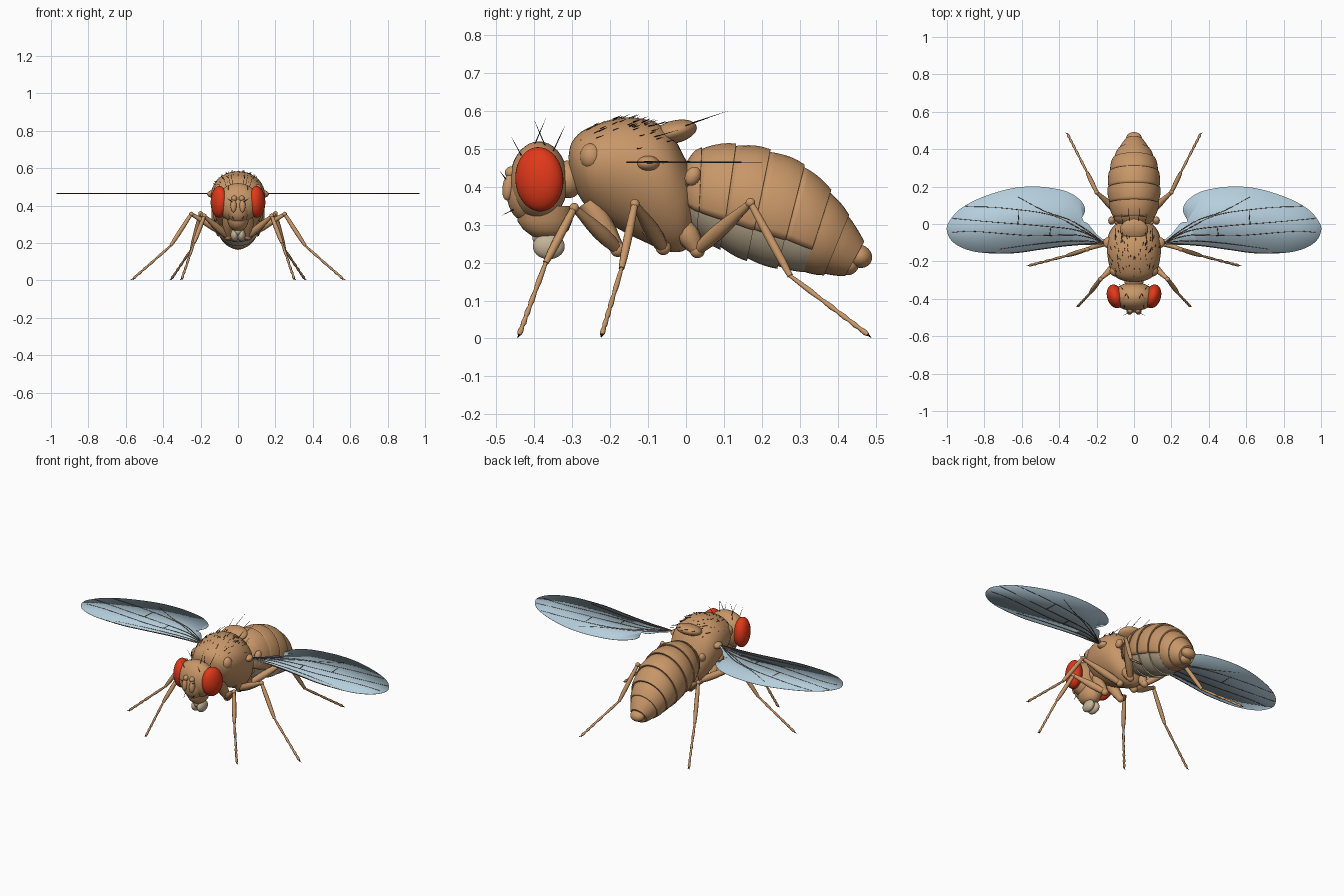
import bpy, bmesh, math, random
from mathutils import Vector, Matrix, Euler

random.seed(4)
cube = bpy.data.objects.get("Cube")
if cube:
    bpy.data.objects.remove(cube, do_unlink=True)


def material(name, colour):
    m = bpy.data.materials.new(name)
    m.use_nodes = True
    m.diffuse_color = (*colour, 1)
    bsdf = next(n for n in m.node_tree.nodes if n.type == 'BSDF_PRINCIPLED')
    bsdf.inputs["Base Color"].default_value = (*colour, 1)
    bsdf.inputs["Roughness"].default_value = 0.6
    return m


TAN = material("tan_cuticle", (0.58, 0.31, 0.14))
CREAM = material("cream_underside", (0.55, 0.45, 0.31))
RED = material("red_eye", (0.75, 0.04, 0.01))
BLUE = material("wing_membrane", (0.46, 0.62, 0.72))
DARK = material("dark_bristle", (0.02, 0.015, 0.012))
VEIN = material("wing_vein", (0.09, 0.05, 0.03))


def select(ob):
    bpy.ops.object.select_all(action='DESELECT')
    ob.select_set(True)
    bpy.context.view_layer.objects.active = ob


def finish(name, bm, mat, thickness=0):
    bmesh.ops.recalc_face_normals(bm, faces=bm.faces)
    me = bpy.data.meshes.new(name)
    bm.to_mesh(me)
    bm.free()
    me.materials.append(mat)
    ob = bpy.data.objects.new(name, me)
    bpy.context.collection.objects.link(ob)
    select(ob)
    bpy.ops.object.shade_smooth_by_angle(angle=math.radians(50))
    if thickness:
        mod = ob.modifiers.new("thickness", 'SOLIDIFY')
        mod.thickness = thickness
        mod.offset = 0
    return ob


def smooth(points, steps=4, closed=False):
    """Catmull-Rom curve through points of any dimension."""
    p = [Vector(q) for q in points]
    n = len(p)
    at = (lambda i: p[i % n]) if closed else (lambda i: p[min(max(i, 0), n - 1)])
    out = []
    for i in range(n if closed else n - 1):
        a, b, c, d = at(i - 1), at(i), at(i + 1), at(i + 2)
        for s in range(steps):
            t = s / steps
            out.append(b + (c - a) * (t / 2) + (a * 2 - b * 5 + c * 4 - d) * (t * t / 2)
                       + (b * 3 - a - c * 3 + d) * (t ** 3 / 2))
    return out if closed else out + [p[-1]]


def loft(name, rings, mat, low=None, egg=0.0, thickness=0):
    """Skin rings of (top y, top z, bottom y, bottom z, half width); low opens the ring below."""
    bm = bmesh.new()
    n = 32
    loops = []
    for ty, tz, by, bz, w in rings:
        loop = []
        for k in range(n):
            a = math.tau * k / n if low is None else -low + (math.pi + 2 * low) * k / (n - 1)
            s = math.sin(a)
            loop.append(bm.verts.new((w * math.cos(a) * (1 + egg * s),
                                      (ty + by + (ty - by) * s) / 2, (tz + bz + (tz - bz) * s) / 2)))
        loops.append(loop)
    for a, b in zip(loops, loops[1:]):
        for k in range(n if low is None else n - 1):
            j = (k + 1) % n
            bm.faces.new((a[k], a[j], b[j], b[k]))
    if low is None:
        bm.faces.new(loops[0])
        bm.faces.new(loops[-1])
    return finish(name, bm, mat, thickness)


def blob(name, centre, radii, mat=TAN, rot=(0, 0, 0)):
    bm = bmesh.new()
    m = Matrix.LocRotScale(Vector(centre), Euler(rot), Vector(radii))
    bmesh.ops.create_uvsphere(bm, u_segments=32, v_segments=18, radius=1, matrix=m)
    return finish(name, bm, mat)


def tubes(name, paths, mat=TAN, res=2):
    """Tapered round tubes; each path is (points, radii)."""
    cu = bpy.data.curves.new(name, 'CURVE')
    cu.dimensions = '3D'
    cu.bevel_depth = 1
    cu.bevel_resolution = res
    cu.use_fill_caps = True
    for pts, radii in paths:
        sp = cu.splines.new('POLY')
        sp.points.add(len(pts) - 1)
        for q, co, r in zip(sp.points, pts, radii):
            q.co = (*co, 1)
            q.radius = r
    cu.materials.append(mat)
    ob = bpy.data.objects.new(name, cu)
    bpy.context.collection.objects.link(ob)
    select(ob)
    bpy.ops.object.convert(target='MESH')
    bpy.ops.object.shade_smooth_by_angle(angle=math.radians(60))


def limb(a, b, profile):
    """Straight path from a to b with radii spread evenly along it."""
    n = len(profile) - 1
    return [Vector(a).lerp(Vector(b), i / n) for i in range(n + 1)], profile


def bristle(root, tip, r=0.0016):
    return limb(root, tip, (r, r * 0.7, r * 0.15))


# Thorax and scutellum
thorax = loft("thorax", smooth([
    (-.31, .48, -.305, .42, .03), (-.3, .52, -.285, .38, .08), (-.26, .555, -.25, .335, .12),
    (-.17, .583, -.18, .29, .14), (-.09, .573, -.11, .255, .143), (-.04, .54, -.05, .23, .13),
    (-.005, .48, 0, .235, .1), (.02, .43, .025, .29, .06)]), TAN, egg=0.15)
blob("scutellum", (0, -.03, .545), (.075, .06, .03), rot=(.25, 0, 0))
blob("neck", (0, -.31, .42), (.05, .04, .05))

# Abdomen: overlapping back plates over a pale segmented belly
rings = [Vector(r) for r in (
    (0, .46, -.01, .32, .08), (.04, .5, .03, .265, .11), (.13, .51, .09, .23, .13),
    (.22, .495, .16, .2, .137), (.31, .455, .24, .18, .13), (.38, .39, .31, .172, .112),
    (.43, .325, .365, .168, .085), (.47, .255, .42, .165, .05))]
curve = smooth(rings, 5)


def swell(r, f):
    mid_y, mid_z = (r[0] + r[2]) / 2, (r[1] + r[3]) / 2
    return (mid_y + (r[0] - mid_y) * f, mid_z + (r[1] - mid_z) * f,
            mid_y + (r[2] - mid_y) * f, mid_z + (r[3] - mid_z) * f, r[4] * f)


for i in range(len(rings) - 1):
    part = curve[i * 5:i * 5 + 6]
    part = [swell(r, .965 + .055 * math.sin(1.8 * k / 5)) for k, r in enumerate(part)]
    part.append(swell(part[-1], .95))
    last = i >= len(rings) - 3
    loft(f"back_plate_{i + 1}", part, TAN, None if last else 0.42, 0, 0 if last else .006)
    if not last:
        loft(f"belly_plate_{i + 1}", [swell(r, .955) for r in part], CREAM)
blob("abdomen_tip", (0, .458, .217), (.042, .034, .03), rot=(-.5, 0, 0))
blob("abdomen_tip_lower", (0, .425, .192), (.035, .03, .025))

# Head and mouthparts
blob("head", (0, -.388, .415), (.115, .077, .105))
blob("face", (0, -.425, .385), (.06, .048, .075))
loft("rostrum", [(-.445, .35, -.3, .35, .06), (-.445, .31, -.3, .31, .055),
                 (-.43, .288, -.31, .285, .045), (-.4, .265, -.33, .265, .025)], TAN)
blob("mouth_stalk", (0, -.37, .265), (.026, .035, .03), CREAM)

# Wing outline and vein paths, drawn for the left side
outline = smooth([
    (.15, -.1), (.2, -.055), (.25, .005), (.285, .015), (.262, .07), (.28, .12), (.35, .17),
    (.46, .195), (.57, .2), (.68, .185), (.82, .14), (.93, .08), (.99, .01), (1, -.04),
    (.97, -.095), (.9, -.135), (.8, -.155), (.65, -.155), (.5, -.135), (.35, -.115), (.22, -.112)],
    5, True)
vein_paths = [
    [(.15, -.1), (.35, -.115), (.5, -.135), (.65, -.155), (.8, -.153)],
    [(.16, -.1), (.3, -.09), (.5, -.105), (.72, -.135)],
    [(.16, -.1), (.3, -.06), (.55, -.062), (.85, -.04), (.97, -.045)],
    [(.16, -.1), (.3, -.035), (.5, -.01), (.75, .01), (.97, .03)],
    [(.16, -.1), (.3, -.02), (.45, .05), (.7, .085), (.9, .095)],
    [(.16, -.1), (.32, .01), (.48, .07), (.62, .145)],
    [(.62, .0), (.615, .075)], [(.45, -.062), (.445, -.015)]]
WING_Z = .465

# Leg joints: coxa root, hip, knee, ankle, foot
legs = {
    "front": [(.05, -.26, .36), (.055, -.18, .235), (.18, -.295, .345), (.235, -.37, .2), (.3, -.44, .01)],
    "middle": [(.06, -.1, .32), (.05, -.06, .24), (.25, -.135, .355), (.36, -.17, .185), (.56, -.222, .01)],
    "hind": [(.05, -.01, .3), (.05, .03, .232), (.2, .17, .358), (.25, .275, .165), (.355, .48, .01)]}

for side, tag in ((1, "left"), (-1, "right")):
    def flip(p):
        return Vector((p[0] * side, p[1], p[2]))

    # Eyes, antennae and other small paired parts
    blob(tag + "_eye", flip((.1, -.387, .42)), (.044, .065, .085), RED, (.08, 0, -.3 * side))
    blob(tag + "_antenna", flip((.024, -.468, .4)), (.016, .016, .036), TAN, (-.15, 0, 0))
    blob(tag + "_antenna_base", flip((.02, -.46, .438)), (.015, .018, .016))
    blob(tag + "_mouth_lobe", flip((.018, -.362, .243)), (.022, .042, .034), CREAM)
    blob(tag + "_shoulder", flip((.1, -.25, .48)), (.03, .03, .035))
    blob(tag + "_wing_base", flip((.135, -.1, .462)), (.03, .03, .02))
    tubes(tag + "_balancer_stalk", [limb(flip((.07, -.005, .4)), flip((.115, .015, .42)), (.01, .007, .008))])
    blob(tag + "_balancer_knob", flip((.12, .018, .428)), (.018, .02, .026), TAN, (-.5, 0, 0))

    # Wing
    bm = bmesh.new()
    bm.faces.new([bm.verts.new((p.x * side, p.y, WING_Z)) for p in outline])
    bmesh.ops.triangulate(bm, faces=bm.faces)
    finish(tag + "_wing", bm, BLUE, .002)
    veins = []
    for path in vein_paths:
        pts = [flip((p.x, p.y, WING_Z)) for p in smooth(path, 6)]
        veins.append((pts, [.0032 - .0015 * k / len(pts) for k in range(len(pts))]))
    tubes(tag + "_wing_veins", veins, VEIN, 1)

    # Legs
    for leg, joints in legs.items():
        root, hip, knee, ankle, foot = map(flip, joints)
        name = f"{tag}_{leg}_leg_"
        tubes(name + "coxa", [limb(root, hip, (.026, .032, .027, .018))])
        blob(name + "hip", hip, (.02, .02, .02))
        tubes(name + "femur", [limb(hip, knee, (.014, .02, .021, .018, .013, .009))])
        blob(name + "knee", knee, (.0125, .0125, .0125))
        tubes(name + "tibia", [limb(knee, ankle, (.009, .011, .012, .012, .011, .008))])
        cuts = [ankle.lerp(foot, t) for t in (0, .4, .6, .75, .88, 1)]
        tubes(name + "tarsus", [limb(a, b, (.005, .0065, .0075, .005)) for a, b in zip(cuts, cuts[1:])])
        out = (foot - ankle).normalized() * .012
        tubes(name + "claws", [bristle(foot, (foot.x + out.x + d, foot.y + out.y, .002), .003)
                               for d in (-.007, .007)], DARK)

    # Large paired bristles
    long_hairs = [((.025, .005, .565), (.03, .11, .6)), ((.055, -.02, .555), (.07, .06, .582)),
                  ((.07, -.1, .56), (.06, -.03, .575)), ((.1, -.09, .53), (.1, -.02, .55)),
                  ((.04, -.37, .505), (.055, -.4, .575)), ((.03, -.4, .51), (.035, -.37, .58)),
                  ((.06, -.35, .495), (.08, -.32, .56)), ((.05, -.43, .475), (.055, -.46, .53)),
                  ((.03, -.455, .34), (.02, -.485, .325)), ((.03, -.475, .42), (.06, -.49, .44))]
    tubes(tag + "_long_bristles", [bristle(flip(a), flip(b)) for a, b in long_hairs], DARK, 1)

# Short bristles scattered over the upper thorax
bpy.context.view_layer.update()
hairs = []
for _ in range(80):
    probe = Vector((random.uniform(-.17, .17), random.uniform(-.3, -.04), random.uniform(.5, .68)))
    hit, root, normal, _face = thorax.closest_point_on_mesh(probe)
    if hit:
        lean = (normal * .5 + Vector((0, 1, 0))).normalized()
        hairs.append(bristle(root, root + lean * random.uniform(.014, .026), .0013))
tubes("thorax_bristles", hairs, DARK, 1)
